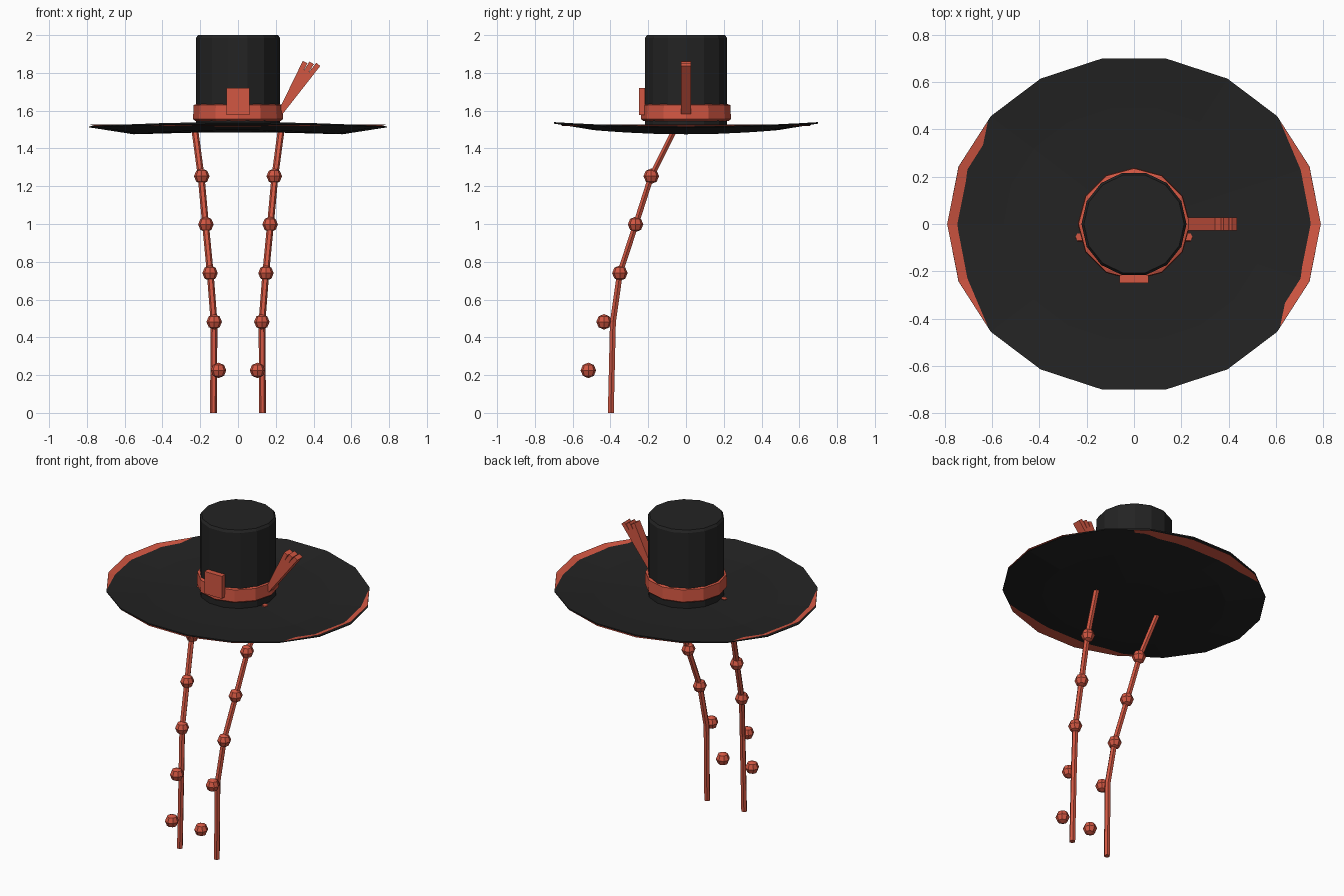
import bpy, bmesh, math
from mathutils import Vector, Matrix

cube = bpy.data.objects.get("Cube")
if cube:
    bpy.data.objects.remove(cube, do_unlink=True)


def material(name, color):
    mat = bpy.data.materials.new(name)
    mat.use_nodes = True
    mat.diffuse_color = color
    mat.node_tree.nodes["Principled BSDF"].inputs["Base Color"].default_value = color
    return mat


BLACK = material("black_felt", (0.017, 0.017, 0.017, 1))
RED = material("coral_red", (0.65, 0.095, 0.055, 1))


def finish(name, bm, mat):
    bmesh.ops.recalc_face_normals(bm, faces=bm.faces)
    mesh = bpy.data.meshes.new(name)
    bm.to_mesh(mesh)
    bm.free()
    mesh.materials.append(mat)
    obj = bpy.data.objects.new(name, mesh)
    bpy.context.collection.objects.link(obj)
    return obj


def loft(bm, rings, cap=True):
    """Bridge closed rings of points, optionally capping both ends."""
    loops = [[bm.verts.new(p) for p in ring] for ring in rings]
    n = len(loops[0])
    for a, b in zip(loops, loops[1:]):
        for i in range(n):
            j = (i + 1) % n
            bm.faces.new((a[i], a[j], b[j], b[i]))
    if cap:
        bm.faces.new(loops[0][::-1])
        bm.faces.new(loops[-1])


def turned(name, profile, sides, mat):
    bm = bmesh.new()
    angles = [math.tau * i / sides for i in range(sides)]
    loft(bm, [[(r * math.cos(a), r * math.sin(a), z) for a in angles]
              for r, z in profile])
    return finish(name, bm, mat)


# Brim: oval dish whose front and back lift higher than its sides
BRIM_SIDES = 18
BRIM_X, BRIM_Y = 0.79, 0.71


def brim_ring(radius, side_z, front_z):
    """Oval ring; radius and heights blend from the sides to the front and back."""
    ring = []
    for i in range(BRIM_SIDES):
        a = math.tau * i / BRIM_SIDES
        s = math.cos(a) ** 2
        r = radius[0] * s + radius[1] * (1 - s)
        ring.append((BRIM_X * r * math.cos(a), BRIM_Y * r * math.sin(a),
                     side_z * s + front_z * (1 - s)))
    return ring


bm = bmesh.new()
loft(bm, [brim_ring((r, r), side, front) for r, side, front in (
    (0.25, 1.485, 1.485), (0.7, 1.475, 1.498), (1, 1.512, 1.532),
    (1, 1.517, 1.54), (0.7, 1.503, 1.518), (0.25, 1.505, 1.505))])
finish("brim", bm, BLACK)

# Trim: emerges on top at the sides and underneath at front and back
bm = bmesh.new()
loft(bm, [brim_ring((0.94, 0.86), 1.513, 1.517),
          brim_ring((1, 0.995), 1.528, 1.522)], cap=False)
finish("brim_trim", bm, RED)

# Crown and band
turned("crown", [(0.222, 1.49), (0.222, 1.985), (0.212, 2.0)], 14, BLACK)
turned("hat_band", [(0.225, 1.545), (0.238, 1.555), (0.235, 1.63), (0.22, 1.635)],
       12, RED)


# Buckle and feathers
def box(name, center, size, mat, tilt=0):
    bm = bmesh.new()
    bmesh.ops.create_cube(bm, size=1, matrix=Matrix.Translation(center)
                          @ Matrix.Rotation(tilt, 4, "Y")
                          @ Matrix.Diagonal((*size, 1)))
    return finish(name, bm, mat)


box("buckle", (0, -0.233, 1.648), (0.122, 0.034, 0.142), RED)

root = Vector((0.225, 0, 1.59))
for i, tip in enumerate(((0.355, 1.857), (0.39, 1.853), (0.425, 1.845))):
    end = Vector((tip[0], 0, tip[1]))
    d = end - root
    box(f"feather_{i + 1}", (root + end) / 2, (0.027, 0.054, d.length), RED,
        math.atan2(d.x, d.z))

# Chin cords and beads, mirrored left and right
CORD = ((0.23, -0.055, 1.51), (0.195, -0.185, 1.25), (0.172, -0.265, 1.0),
        (0.147, -0.35, 0.74), (0.127, -0.387, 0.48), (0.13, -0.398, 0))
BEADS = ((0.192, -0.184, 1.253), (0.17, -0.267, 0.998), (0.148, -0.35, 0.74),
         (0.126, -0.434, 0.482), (0.103, -0.517, 0.225))

for side, sign in (("left", 1), ("right", -1)):
    bm = bmesh.new()
    rings = []
    for x, y, z in CORD:
        rings.append([(sign * x + 0.018 * math.cos(a), y + 0.018 * math.sin(a), z)
                      for a in (math.tau * k / 6 for k in range(6))])
    loft(bm, rings)
    finish(f"{side}_cord", bm, RED)
    for i, (x, y, z) in enumerate(BEADS):
        bm = bmesh.new()
        bmesh.ops.create_uvsphere(bm, u_segments=8, v_segments=4, radius=0.041,
                                  matrix=Matrix.Translation((sign * x, y, z)))
        finish(f"{side}_bead_{i + 1}", bm, RED)
